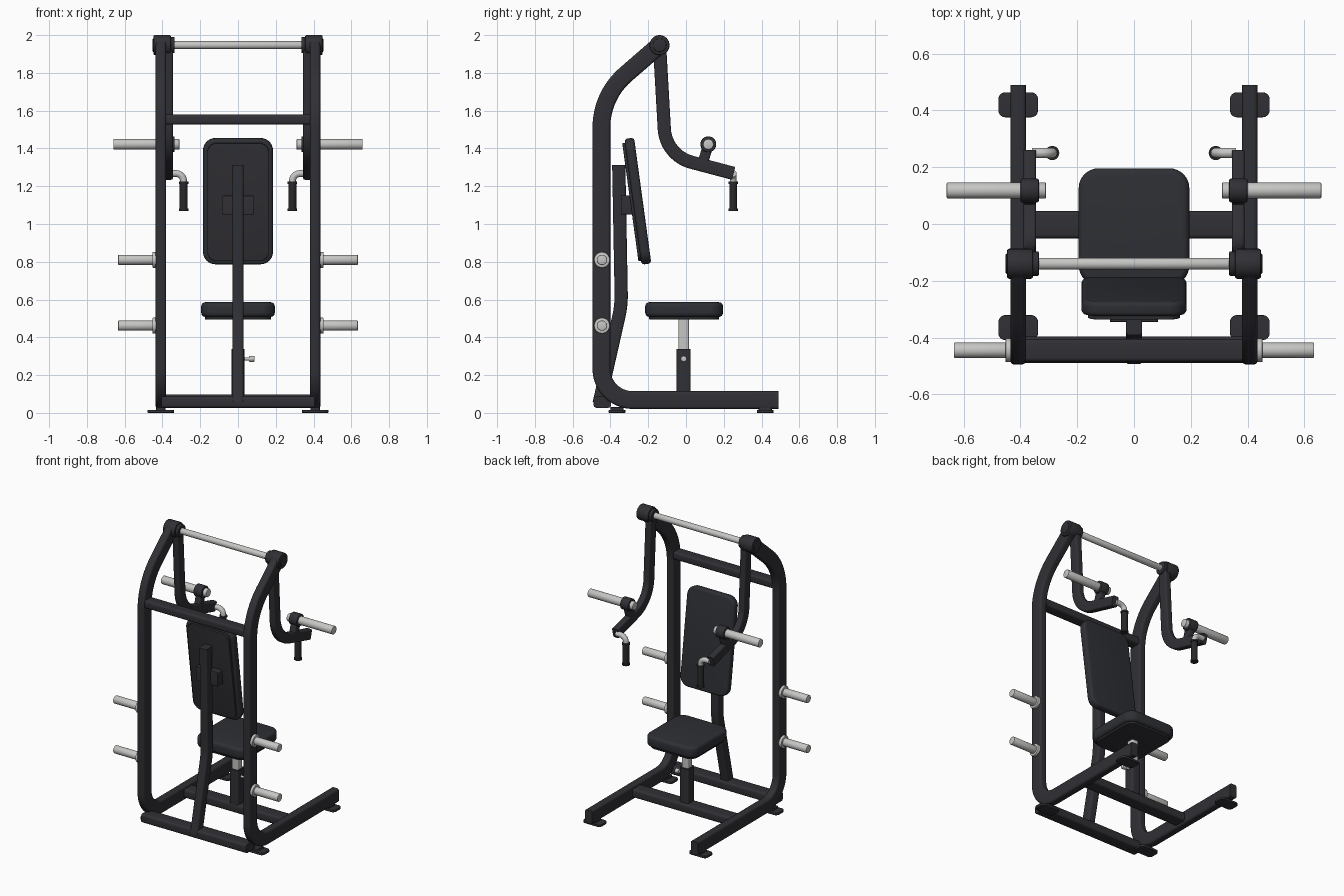
import bpy, bmesh, math
from mathutils import Vector, Matrix

if "Cube" in bpy.data.objects:
    bpy.data.objects.remove(bpy.data.objects["Cube"])


def material(name, rgb):
    m = bpy.data.materials.new(name)
    m.diffuse_color = (*rgb, 1)
    m.use_nodes = True
    m.node_tree.nodes["Principled BSDF"].inputs["Base Color"].default_value = m.diffuse_color
    return m


FRAME = material("dark frame paint", (0.030, 0.030, 0.036))
PAD = material("dark upholstery", (0.027, 0.029, 0.035))
STEEL = material("light steel", (0.56, 0.56, 0.55))
RUBBER = material("black rubber", (0.022, 0.022, 0.024))
X, Y, Z = Vector((1, 0, 0)), Vector((0, 1, 0)), Vector((0, 0, 1))


def finish(name, bm, mat, matrix=Matrix()):
    bmesh.ops.recalc_face_normals(bm, faces=bm.faces)
    me = bpy.data.meshes.new(name)
    bm.to_mesh(me)
    bm.free()
    me.polygons.foreach_set("use_smooth", [True] * len(me.polygons))
    me.set_sharp_from_angle(angle=math.radians(35))
    me.materials.append(mat)
    ob = bpy.data.objects.new(name, me)
    ob.matrix_world = matrix
    bpy.context.collection.objects.link(ob)
    return ob


def rounded_rect(w, h, r, n):
    """Outline of a w by h rectangle with corner radius r."""
    out = []
    for i, (sx, sy) in enumerate(((1, 1), (-1, 1), (-1, -1), (1, -1))):
        for k in range(n + 1):
            a = math.pi / 2 * (i + k / n)
            out.append((sx * (w / 2 - r) + r * math.cos(a), sy * (h / 2 - r) + r * math.sin(a)))
    return out


def fillet(pts, t, n=12):
    """Round the inner corners of a path, starting t away from each corner."""
    pts = [Vector(p) for p in pts]
    out = [pts[0]]
    for a, p, b in zip(pts, pts[1:], pts[2:]):
        d1, d2 = (a - p).normalized(), (b - p).normalized()
        c = p + (d1 + d2).normalized() * t / math.cos(d1.angle(d2) / 2)
        v1, v2 = p + d1 * t - c, p + d2 * t - c
        out += [c + v1.normalized().slerp(v2.normalized(), k / n) * v1.length for k in range(n + 1)]
    return out + [pts[-1]]


def sweep(name, pts, side, w, h, r, mat, n=4):
    """Sweep a rounded rectangle (w along side, h across) along a flat path."""
    pts = [Vector(p) for p in pts]
    bm = bmesh.new()
    rings = []
    for i, p in enumerate(pts):
        d1 = (pts[i] - pts[i - 1]).normalized() if i else None
        d2 = (pts[i + 1] - pts[i]).normalized() if i < len(pts) - 1 else None
        d1, d2 = d1 or d2, d2 or d1
        tan = (d1 + d2).normalized()
        nor = tan.cross(side) / max(0.5, tan.dot(d1))
        rings.append([bm.verts.new(p + side * u + nor * v) for u, v in rounded_rect(w, h, r, n)])
    for a, b in zip(rings, rings[1:]):
        for k in range(len(a)):
            j = (k + 1) % len(a)
            bm.faces.new((a[k], a[j], b[j], b[k]))
    bm.faces.new(rings[0])
    bm.faces.new(rings[-1])
    bmesh.ops.remove_doubles(bm, verts=bm.verts, dist=1e-5)
    return finish(name, bm, mat)


def slab(name, w, h, t, r, bevel, mat, matrix):
    """Rounded plate or cushion lying in its local xy plane."""
    bm = bmesh.new()
    f = bm.faces.new([bm.verts.new((u, v, -t / 2)) for u, v in rounded_rect(w, h, r, 8)])
    new = bmesh.ops.extrude_face_region(bm, geom=[f])["geom"]
    bmesh.ops.translate(bm, vec=(0, 0, t), verts=[g for g in new if isinstance(g, bmesh.types.BMVert)])
    rim = [e for e in bm.edges if abs(e.verts[0].co.z - e.verts[1].co.z) < 1e-6]
    bmesh.ops.bevel(bm, geom=rim, offset=bevel, segments=4, profile=0.5, affect='EDGES')
    return finish(name, bm, mat, matrix)


def rod(name, x0, x1, y, z, r, mat, bevel=0.004):
    """Cylinder along x with softened rims."""
    bm = bmesh.new()
    bmesh.ops.create_cone(bm, cap_ends=True, segments=32, radius1=r, radius2=r, depth=abs(x1 - x0))
    rim = [e for e in bm.edges if abs(e.verts[0].co.z - e.verts[1].co.z) < 1e-6]
    bmesh.ops.bevel(bm, geom=rim, offset=bevel, segments=2, profile=0.5, affect='EDGES')
    m = Matrix.Translation(((x0 + x1) / 2, y, z)) @ Matrix.Rotation(math.pi / 2, 4, 'Y')
    return finish(name, bm, mat, m)


at = Matrix.Translation
PY, PZ = -0.14, 1.947  # pivot axis

for s, tag in ((-1, "left"), (1, "right")):
    # side frame: floor rail, upright and raked top in one bent tube
    fx = s * 0.408
    low = fillet([(fx, 0.49, 0.068), (fx, -0.448, 0.068), (fx, -0.448, 1.0)], 0.165)
    top = fillet([(fx, -0.448, 1.0), (fx, -0.448, 1.68), (fx, PY, PZ)], 0.17)
    sweep(tag + "_side_frame", low[:-1] + top[1:], X, 0.055, 0.094, 0.014, FRAME)
    # feet
    for y, end in ((0.42, "front"), (-0.365, "rear")):
        slab(f"{tag}_{end}_foot", 0.14, 0.088, 0.016, 0.025, 0.003, FRAME, at((fx, y, 0.008)))
        slab(f"{tag}_{end}_foot_pad", 0.05, 0.07, 0.02, 0.01, 0.002, FRAME, at((fx, y, 0.02)))
    # storage pegs on the uprights
    for z, end in ((0.81, "upper"), (0.462, "lower")):
        rod(f"{tag}_{end}_peg", s * 0.42, s * 0.635, -0.445, z, 0.027, STEEL)
        rod(f"{tag}_{end}_peg_collar", s * 0.43, s * 0.453, -0.445, z, 0.042, STEEL)
    # pivot housing
    rod(tag + "_pivot_housing", s * 0.355, s * 0.448, PY, PZ, 0.053, FRAME, 0.008)
    rod(tag + "_pivot_cap", s * 0.44, s * 0.452, PY, PZ, 0.036, FRAME)
    rod(tag + "_pivot_flange", s * 0.335, s * 0.36, PY, PZ, 0.043, FRAME)
    # swinging press arm
    ax = s * 0.367
    arm = fillet([(ax, PY, PZ), (ax, -0.107, 1.363), (ax, 0.252, 1.268)], 0.14)
    sweep(tag + "_press_arm", arm, X, 0.045, 0.07, 0.01, FRAME)
    # plate horn carried above the arm
    sweep(tag + "_horn_bracket", [(ax, 0.085, 1.31), (ax, 0.118, 1.42)], X, 0.045, 0.055, 0.01, FRAME)
    rod(tag + "_horn_collar", s * 0.335, s * 0.40, 0.118, 1.422, 0.042, FRAME, 0.006)
    rod(tag + "_plate_horn", s * 0.31, s * 0.66, 0.118, 1.422, 0.028, STEEL)
    # hanging handle
    hx, hy = s * 0.288, 0.25
    bend = fillet([(s * 0.36, hy, 1.267), (hx, hy, 1.267), (hx, hy, 1.2)], 0.04, 8)
    sweep(tag + "_handle_bend", bend, Y, 0.036, 0.036, 0.01799, STEEL, 5)
    sweep(tag + "_handle_grip", [(hx, hy, 1.075), (hx, hy, 1.222)], Y, 0.042, 0.042, 0.02099, RUBBER, 5)
    for z in (1.07, 1.212):
        sweep(tag + "_grip_ring", [(hx, hy, z), (hx, hy, z + 0.012)], Y, 0.05, 0.05, 0.02499, RUBBER, 5)

# cross members
sweep("rear_floor_tube", [(-0.405, -0.443, 0.057), (0.405, -0.443, 0.057)], Y, 0.092, 0.06, 0.014, FRAME)
sweep("middle_floor_tube", [(-0.39, -0.003, 0.068), (0.39, -0.003, 0.068)], Y, 0.096, 0.06, 0.014, FRAME)
sweep("upper_cross_tube", [(-0.39, -0.445, 1.553), (0.39, -0.445, 1.553)], Y, 0.08, 0.054, 0.014, FRAME)
rod("pivot_bar", -0.345, 0.345, PY, PZ, 0.021, STEEL)

# back post
post = fillet([(0, -0.46, 0.05), (0, -0.342, 0.57), (0, -0.356, 1.312)], 0.06, 6)
sweep("back_post", post, X, 0.058, 0.07, 0.012, FRAME)

# backrest, leaning back
lean = at((0, -0.262, 1.12)) @ Matrix.Rotation(math.radians(97.8), 4, 'X')
slab("backrest_cushion", 0.37, 0.672, 0.052, 0.065, 0.016, PAD, lean @ at((0, 0, -0.007)))
slab("backrest_plate", 0.325, 0.63, 0.02, 0.05, 0.003, FRAME, lean @ at((0, 0, 0.023)))
slab("backrest_bracket", 0.17, 0.1, 0.08, 0.008, 0.003, FRAME, at((0, -0.305, 1.10)) @ Matrix.Rotation(math.pi / 2, 4, 'X'))

# seat and its adjustable post
slab("seat_cushion", 0.39, 0.412, 0.078, 0.07, 0.022, PAD, at((0, -0.01, 0.547)))
slab("seat_plate", 0.35, 0.37, 0.02, 0.055, 0.003, FRAME, at((0, -0.01, 0.505)))
sweep("seat_post", [(0, -0.012, 0.2), (0, -0.012, 0.5)], X, 0.05, 0.055, 0.01, STEEL)
sweep("seat_sleeve", [(0, -0.012, 0.06), (0, -0.012, 0.337)], X, 0.068, 0.074, 0.012, FRAME)
rod("seat_pin", 0.02, 0.07, -0.012, 0.286, 0.008, STEEL, 0.001)
rod("seat_pin_knob", 0.058, 0.088, -0.012, 0.286, 0.016, STEEL)
